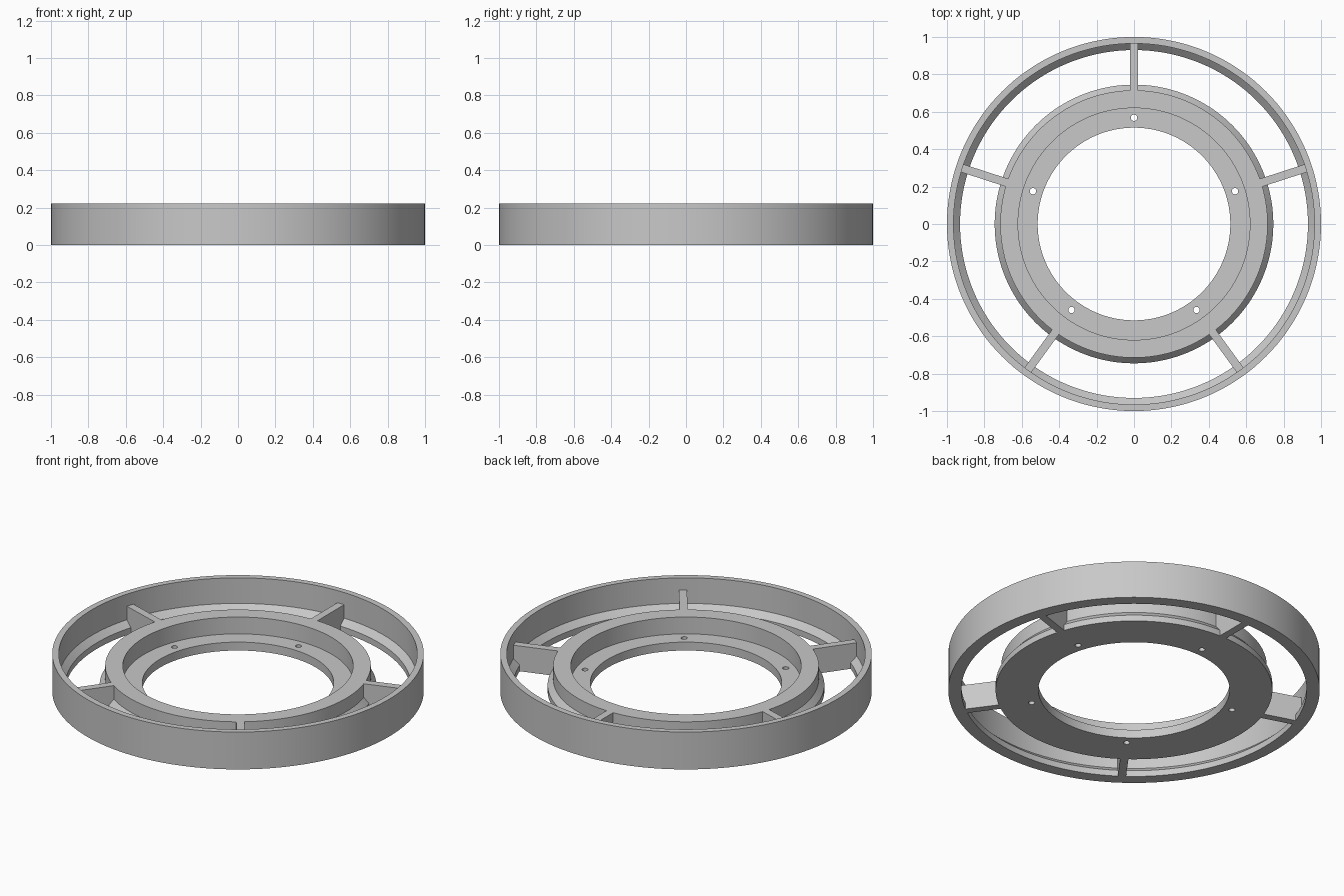
import bpy, bmesh, math
from mathutils import Matrix, Vector

cube = bpy.data.objects.get("Cube")
if cube:
    bpy.data.objects.remove(cube, do_unlink=True)

SEGMENTS = 144
COUNT = 5                      # spokes and screw holes
LIP, STEP, DECK, RIM = 0.036, 0.07, 0.15, 0.222

grey = bpy.data.materials.new("plain grey")
colour = (0.58, 0.58, 0.58, 1)
grey.diffuse_color = colour
grey.use_nodes = True
grey.node_tree.nodes["Principled BSDF"].inputs["Base Color"].default_value = colour


def add_object(name, bm):
    bmesh.ops.recalc_face_normals(bm, faces=bm.faces)
    mesh = bpy.data.meshes.new(name)
    bm.to_mesh(mesh)
    bm.free()
    mesh.materials.append(grey)
    obj = bpy.data.objects.new(name, mesh)
    bpy.context.collection.objects.link(obj)
    return obj


def smooth(obj):
    bpy.ops.object.select_all(action="DESELECT")
    obj.select_set(True)
    bpy.context.view_layer.objects.active = obj
    bpy.ops.object.shade_smooth_by_angle(angle=math.radians(30))


def lathe(name, profile):
    """Turn a closed (radius, height) profile about the z axis."""
    bm = bmesh.new()
    loops = []
    for i in range(SEGMENTS):
        a = math.tau * i / SEGMENTS
        loops.append([bm.verts.new((r * math.cos(a), r * math.sin(a), z)) for r, z in profile])
    n = len(profile)
    for i in range(SEGMENTS):
        here, there = loops[i], loops[(i + 1) % SEGMENTS]
        for j in range(n):
            k = (j + 1) % n
            bm.faces.new((here[j], there[j], there[k], here[k]))
    return add_object(name, bm)


def spoke_angle(i):
    return math.pi / 2 + math.tau * i / COUNT


# Outer ring with a chamfered inner lip at the bottom
outer_ring = lathe("outer_ring", [
    (1, 0), (1, RIM), (0.965, RIM), (0.965, STEP), (0.93, LIP), (0.93, 0)])
smooth(outer_ring)

# Inner ring with a raised collar, recessed floor and chamfered outer lip
inner_ring = lathe("inner_ring", [
    (0.745, 0), (0.745, LIP), (0.715, STEP), (0.715, DECK),
    (0.62, DECK), (0.62, 0.05), (0.515, 0.05), (0.515, 0)])

# Screw holes drilled through the recessed floor
bm = bmesh.new()
for i in range(COUNT):
    place = Matrix.Rotation(spoke_angle(i), 4, "Z") @ Matrix.Translation((0.568, 0, 0.025))
    bmesh.ops.create_cone(bm, cap_ends=True, segments=24, radius1=0.017,
                          radius2=0.017, depth=0.2, matrix=place)
cutter = add_object("hole_cutter", bm)
cutter.hide_render = True
drill = inner_ring.modifiers.new("holes", "BOOLEAN")
drill.operation = "DIFFERENCE"
drill.solver = "EXACT"
drill.object = cutter
bpy.context.view_layer.objects.active = inner_ring
bpy.ops.object.modifier_apply(modifier=drill.name)
bpy.data.objects.remove(cutter, do_unlink=True)
smooth(inner_ring)

# Spokes shaped to fit against both lips
side = [(0.743, 0), (0.932, 0), (0.932, LIP), (0.967, STEP),
        (0.967, DECK), (0.713, DECK), (0.713, STEP), (0.743, LIP)]
WIDTH = 0.044
for i in range(COUNT):
    bm = bmesh.new()
    face = bm.faces.new([bm.verts.new((r, -WIDTH / 2, z)) for r, z in side])
    grown = bmesh.ops.extrude_face_region(bm, geom=[face])["geom"]
    moved = [v for v in grown if isinstance(v, bmesh.types.BMVert)]
    bmesh.ops.translate(bm, verts=moved, vec=Vector((0, WIDTH, 0)))
    bm.transform(Matrix.Rotation(spoke_angle(i), 4, "Z"))
    add_object(f"spoke_{i + 1}", bm)
